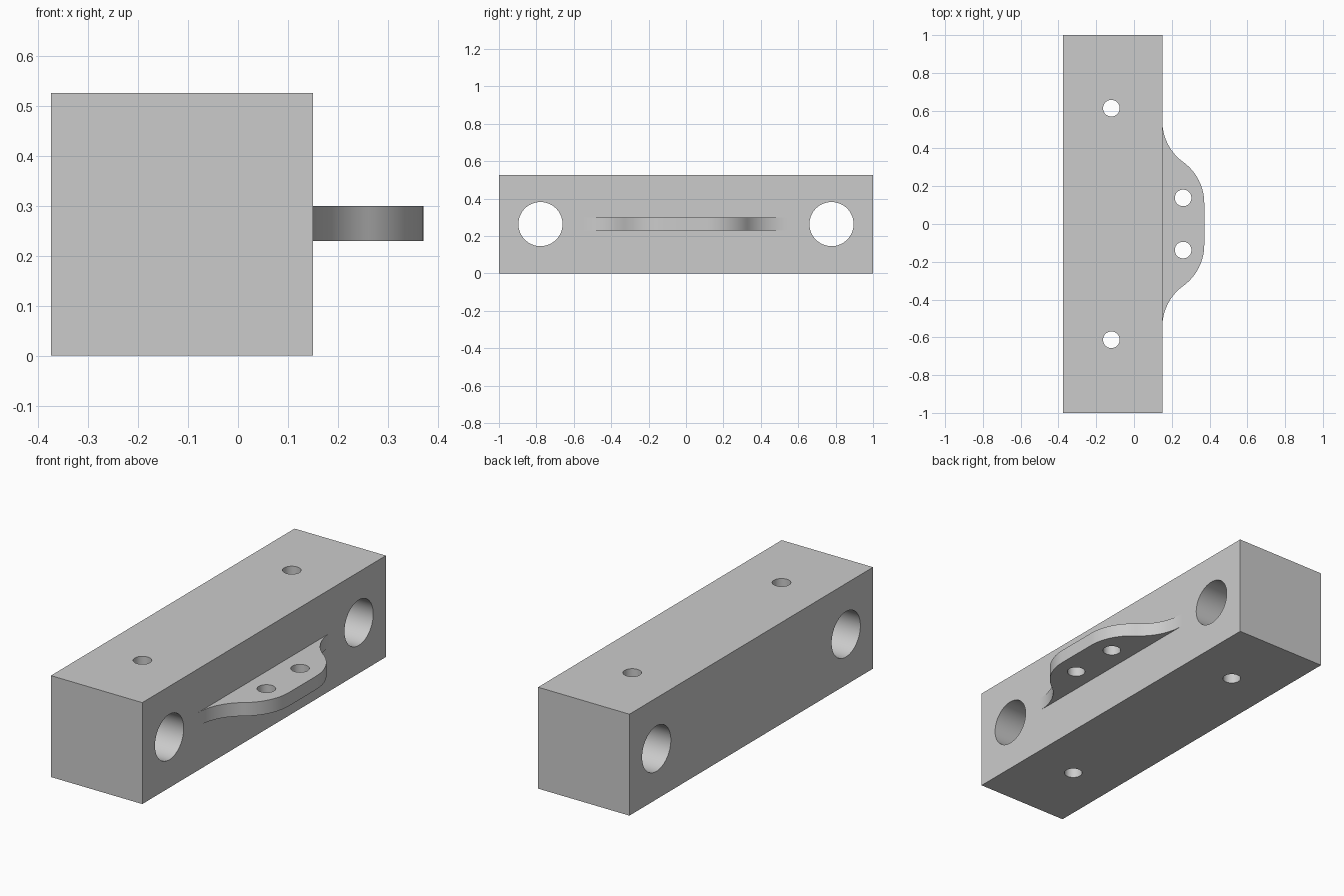
import bpy
import bmesh
from math import sin, cos, pi, atan2

if "Cube" in bpy.data.objects:
    bpy.data.objects.remove(bpy.data.objects["Cube"], do_unlink=True)

grey = bpy.data.materials.new("plain_grey")
grey.use_nodes = True
colour = (0.6, 0.6, 0.6, 1)
grey.diffuse_color = colour
grey.node_tree.nodes["Principled BSDF"].inputs["Base Color"].default_value = colour


def prism(name, outline, z0, z1):
    """Extrude a flat outline upwards from z0 to z1."""
    bm = bmesh.new()
    face = bm.faces.new([bm.verts.new((x, y, z0)) for x, y in outline])
    top = bmesh.ops.extrude_face_region(bm, geom=[face])["geom"]
    bmesh.ops.translate(bm, vec=(0, 0, z1 - z0),
                        verts=[v for v in top if isinstance(v, bmesh.types.BMVert)])
    bmesh.ops.recalc_face_normals(bm, faces=bm.faces)
    mesh = bpy.data.meshes.new(name)
    bm.to_mesh(mesh)
    bm.free()
    obj = bpy.data.objects.new(name, mesh)
    bpy.context.collection.objects.link(obj)
    mesh.materials.append(grey)
    return obj


def drill(obj, radius, location, rotation=(0, 0, 0)):
    """Cut a round through hole and drop the cutter."""
    bpy.ops.mesh.primitive_cylinder_add(vertices=64, radius=radius, depth=2,
                                        location=location, rotation=rotation)
    cutter = bpy.context.object
    cutter.hide_render = True
    cutter.data.materials.append(grey)
    mod = obj.modifiers.new("hole", "BOOLEAN")
    mod.operation, mod.solver, mod.object = "DIFFERENCE", "EXACT", cutter
    select(obj)
    bpy.ops.object.modifier_apply(modifier=mod.name)
    bpy.data.objects.remove(cutter, do_unlink=True)


def select(obj):
    bpy.ops.object.select_all(action="DESELECT")
    obj.select_set(True)
    bpy.context.view_layer.objects.active = obj


# Main bar
left, wall, height = -0.375, 0.15, 0.527
bar = prism("bar", [(left, -1), (wall, -1), (wall, 1), (left, 1)], 0, height)

# Curved flange: two equal tangent arcs per side, mirrored about the middle
tip, y_flat, y_end = 0.372, 0.11, 0.545
dx, dy = (tip - wall) / 2, (y_end - y_flat) / 2
angle = 2 * atan2(dx, dy)
r = dy / sin(angle)
steps = 20
sweep = [angle * i / steps for i in range(steps + 1)]
outer = [(tip - r + r * cos(a), y_flat + r * sin(a)) for a in sweep]
inner = [(wall + r - r * cos(a), y_end - r * sin(a)) for a in reversed(sweep[:-1])]
half = outer + inner + [(wall - 0.01, y_end)]
flange = prism("flange", half + [(x, -y) for x, y in reversed(half)], 0.23, 0.30)

# Through holes
for side in (-1, 1):
    drill(bar, 0.118, (0, side * 0.778, height / 2), (0, pi / 2, 0))
    drill(bar, 0.044, (-0.12, side * 0.613, height / 2))
    drill(flange, 0.044, (0.26, side * 0.138, height / 2))

for obj in (bar, flange):
    select(obj)
    bpy.ops.object.shade_smooth_by_angle(angle=pi / 6)
